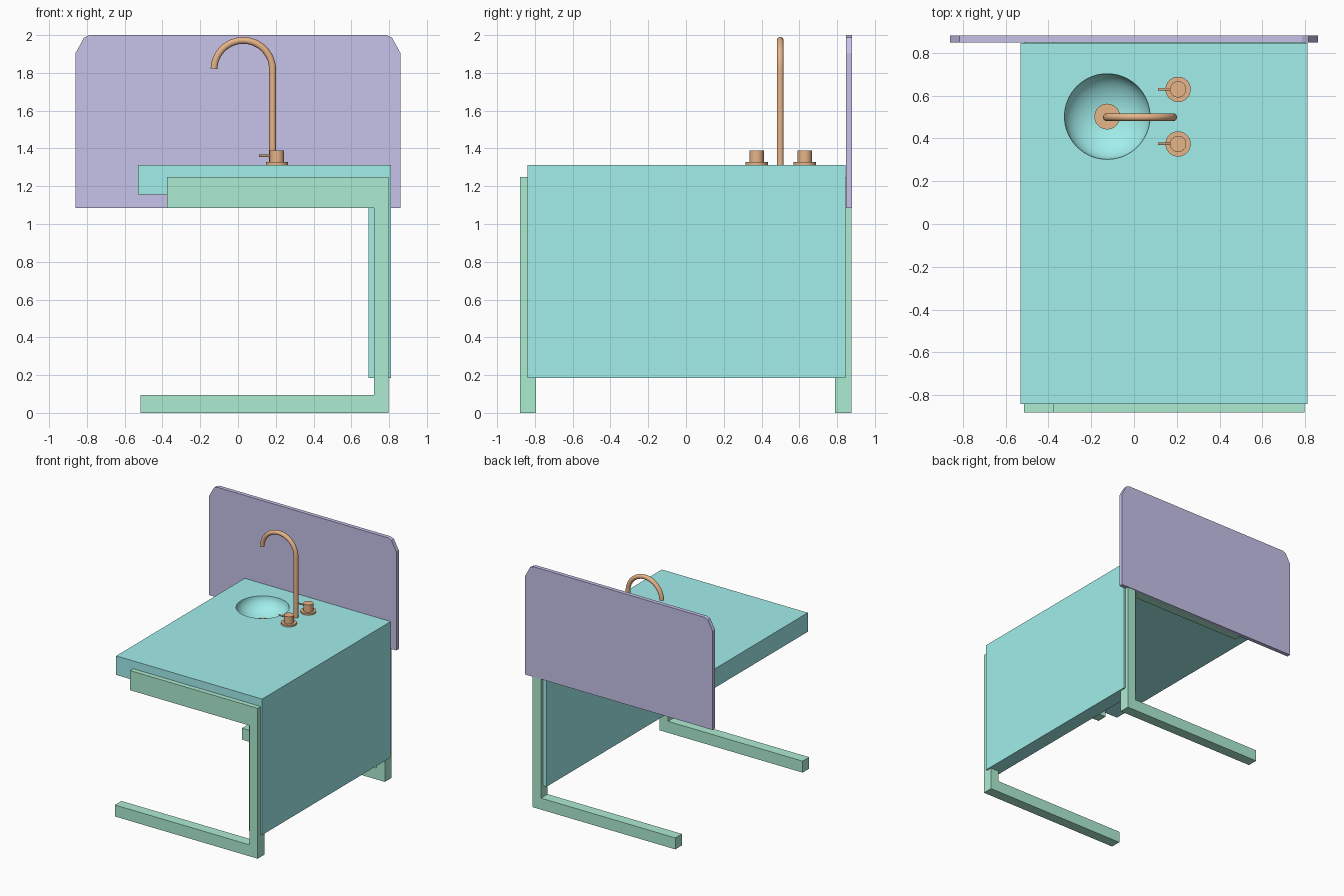
import bpy, bmesh, math
from mathutils import Vector

if "Cube" in bpy.data.objects:
    bpy.data.objects.remove(bpy.data.objects["Cube"])


def material(name, rgb):
    m = bpy.data.materials.new(name)
    m.diffuse_color = (*rgb, 1)
    m.use_nodes = True
    m.node_tree.nodes["Principled BSDF"].inputs["Base Color"].default_value = m.diffuse_color
    return m


TEAL = material("teal", (0.36, 0.86, 0.84))
GREEN = material("green", (0.42, 0.84, 0.64))
LILAC = material("lilac", (0.57, 0.54, 0.82))
COPPER = material("copper", (0.80, 0.46, 0.25))


def add_object(name, bm, mat):
    bmesh.ops.recalc_face_normals(bm, faces=bm.faces)
    me = bpy.data.meshes.new(name)
    bm.to_mesh(me)
    bm.free()
    ob = bpy.data.objects.new(name, me)
    bpy.context.collection.objects.link(ob)
    me.materials.append(mat)
    return ob


def smooth(ob):
    bpy.ops.object.select_all(action='DESELECT')
    ob.select_set(True)
    bpy.context.view_layer.objects.active = ob
    bpy.ops.object.shade_smooth_by_angle(angle=math.radians(35))


def extrude_xz(name, profile, y0, y1, mat):
    bm = bmesh.new()
    face = bm.faces.new([bm.verts.new((x, y0, z)) for x, z in profile])
    new = bmesh.ops.extrude_face_region(bm, geom=[face])["geom"]
    bmesh.ops.translate(bm, vec=(0, y1 - y0, 0),
                        verts=[v for v in new if isinstance(v, bmesh.types.BMVert)])
    return add_object(name, bm, mat)


def lathe(name, profile, x, y, mat, steps=40):
    bm = bmesh.new()
    verts = [bm.verts.new((x + r, y, z)) for r, z in profile]
    edges = [bm.edges.new(p) for p in zip(verts, verts[1:])]
    bmesh.ops.spin(bm, geom=verts + edges, cent=(x, y, 0), axis=(0, 0, 1),
                   angle=2 * math.pi, steps=steps)
    bmesh.ops.remove_doubles(bm, verts=bm.verts, dist=1e-5)
    ob = add_object(name, bm, mat)
    smooth(ob)
    return ob


def tube(name, path, radius, mat, sides=20):
    # sweep a circle along a path lying in the xz plane
    bm = bmesh.new()
    pts = [Vector(p) for p in path]
    rings = []
    for i, p in enumerate(pts):
        t = (pts[min(i + 1, len(pts) - 1)] - pts[max(i - 1, 0)]).normalized()
        side = Vector((0, 1, 0))
        up = t.cross(side)
        rings.append([bm.verts.new(p + radius * (math.cos(a) * side + math.sin(a) * up))
                      for a in (2 * math.pi * k / sides for k in range(sides))])
    for a, b in zip(rings, rings[1:]):
        for k in range(sides):
            n = (k + 1) % sides
            bm.faces.new((a[k], a[n], b[n], b[k]))
    bm.faces.new(rings[0])
    bm.faces.new(rings[-1])
    ob = add_object(name, bm, mat)
    smooth(ob)
    return ob


# Countertop folding down into the side panel
TOP = 1.313
counter = extrude_xz("countertop", [(-0.53, 1.155), (0.69, 1.155), (0.69, 0.185),
                                    (0.81, 0.185), (0.81, TOP), (-0.53, TOP)],
                     -0.84, 0.845, TEAL)

# Round basin cut into the countertop
SX, SY, DEPTH = -0.125, 0.502, 0.13
bowl = [(0.2 * math.sin(a), TOP - DEPTH * math.cos(a))
        for a in (math.pi / 2 * i / 14 for i in range(15))]
cutter = lathe("basin_cutter", bowl + [(0.2, TOP + 0.1), (0, TOP + 0.1)], SX, SY, TEAL, 64)
cutter.hide_render = True
cut = counter.modifiers.new("basin", 'BOOLEAN')
cut.object = cutter
cut.solver = 'EXACT'
bpy.context.view_layer.objects.active = counter
bpy.ops.object.modifier_apply(modifier=cut.name)
bpy.data.objects.remove(cutter)
smooth(counter)

# C-shaped frames, front and back
frame = [(-0.515, 0), (0.797, 0), (0.797, 1.248), (-0.375, 1.248),
         (-0.375, 1.085), (0.72, 1.085), (0.72, 0.095), (-0.515, 0.095)]
extrude_xz("front_frame", frame, -0.88, -0.793, GREEN)
extrude_xz("back_frame", frame, 0.788, 0.875, GREEN)

# Backboard with eased upper corners
right = [(0.86, 1.085), (0.86, 1.905), (0.815, 1.987), (0.785, 2.0)]
extrude_xz("backboard", right + [(-x, z) for x, z in reversed(right)], 0.847, 0.88, LILAC)

# Drain
z = TOP - DEPTH
lathe("drain", [(0, z), (0.06, z), (0.06, z + 0.015), (0, z + 0.015)], SX, SY, COPPER)

# Gooseneck spout
arc = [(0.028 + 0.155 * math.cos(a), 0.499, 1.817 + 0.155 * math.sin(a))
       for a in (math.radians(178) * i / 28 for i in range(29))]
tube("spout", [(0.183, 0.499, TOP - 0.01)] + arc, 0.018, COPPER)

# Two tap handles with thin levers
for side, y in (("front", 0.374), ("back", 0.629)):
    lathe(side + "_tap", [(0, TOP - 0.005), (0.059, TOP - 0.005), (0.059, 1.327),
                          (0.038, 1.327), (0.038, 1.388), (0, 1.388)], 0.206, y, COPPER)
    tube(side + "_lever", [(0.2, y, 1.361), (0.112, y, 1.361)], 0.006, COPPER, 12)
